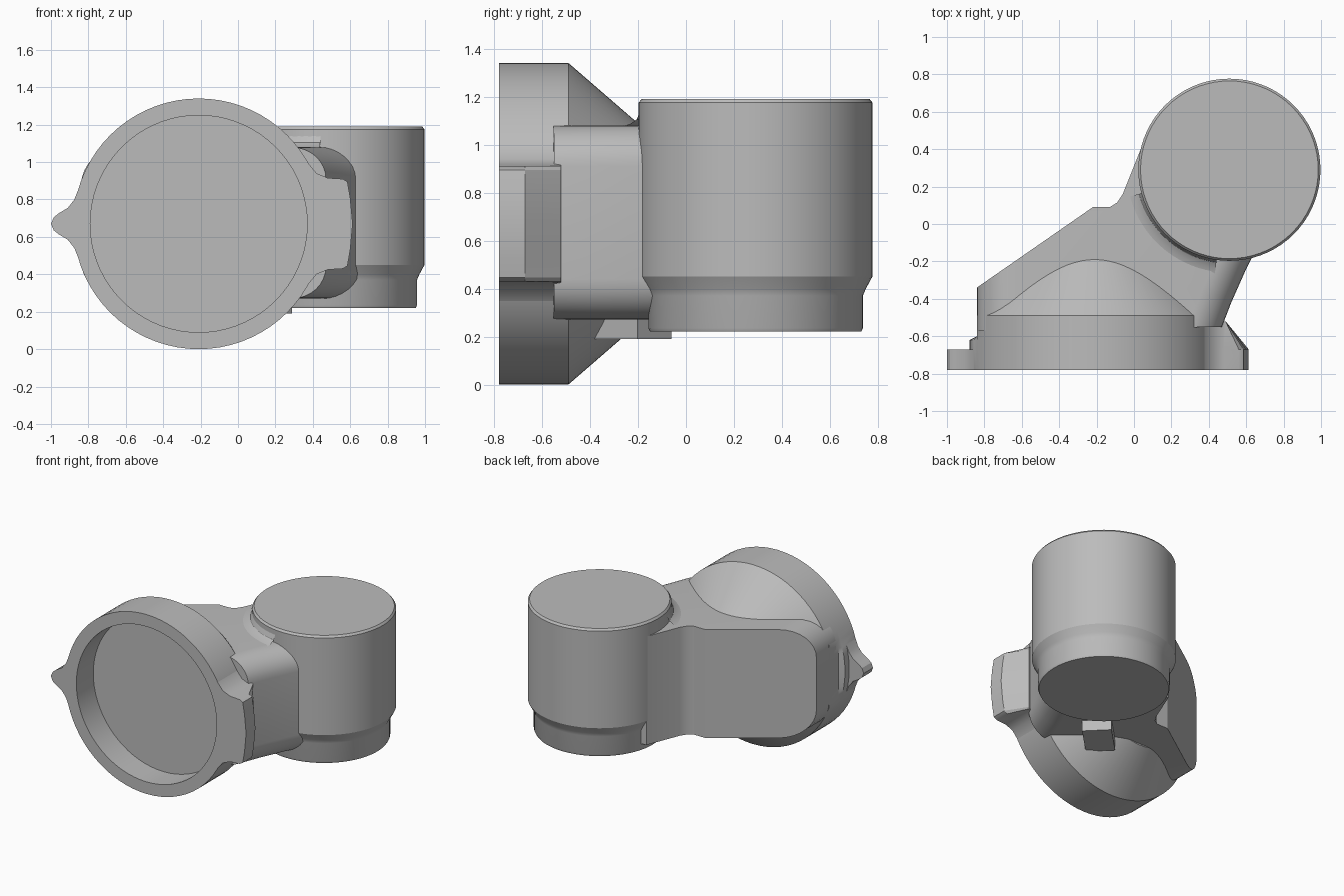
import bpy, bmesh, math
from mathutils import Matrix, Vector

if "Cube" in bpy.data.objects:
    bpy.data.objects.remove(bpy.data.objects["Cube"], do_unlink=True)

grey = bpy.data.materials.new("cast_grey")
grey.use_nodes = True
grey.diffuse_color = (0.5, 0.5, 0.5, 1)
grey.node_tree.nodes["Principled BSDF"].inputs["Base Color"].default_value = (0.5, 0.5, 0.5, 1)


def finish(name, bm):
    """Clean the mesh, make the object, smooth it and colour it."""
    bmesh.ops.remove_doubles(bm, verts=bm.verts, dist=0.0005)
    bmesh.ops.recalc_face_normals(bm, faces=bm.faces)
    mesh = bpy.data.meshes.new(name)
    bm.to_mesh(mesh)
    bm.free()
    ob = bpy.data.objects.new(name, mesh)
    bpy.context.collection.objects.link(ob)
    mesh.materials.append(grey)
    bpy.ops.object.select_all(action='DESELECT')
    ob.select_set(True)
    bpy.context.view_layer.objects.active = ob
    bpy.ops.object.shade_smooth_by_angle(angle=math.radians(28))
    return ob


def skin(name, rows, caps=False, closed=True):
    """Join matching rows of points with quads."""
    bm = bmesh.new()
    vs = [[bm.verts.new(p) for p in row] for row in rows]
    n = len(rows[0])
    for a, b in zip(vs, vs[1:]):
        for i in range(n if closed else n - 1):
            j = (i + 1) % n
            bm.faces.new((a[i], a[j], b[j], b[i]))
    if caps:
        bm.faces.new(vs[0])
        bm.faces.new(vs[-1])
    return finish(name, bm)


def turn(profile, place, start=0, end=360, steps=72):
    """Rows of points for a profile of (radius, height) turned on an axis."""
    count = steps if end - start == 360 else steps + 1
    angles = [math.radians(start + (end - start) * i / steps) for i in range(count)]
    return [[place(r * math.cos(a), r * math.sin(a), h) for a in angles] for r, h in profile]


def upright(u, v, h):
    return Vector((0.51 + u, 0.29 + v, h))


def facing_front(u, v, h):
    x = -0.21 + u
    return Vector((max(x, -0.84) if h > -0.61 else x, h, 0.67 + v))


# Round inlet with a recess in front and a cone behind, flattened on one side
inlet = [(0, -0.58), (0.58, -0.58), (0.58, -0.78), (0.67, -0.78), (0.67, -0.62),
         (0.67, -0.6), (0.67, -0.49), (0.41, -0.19), (0, -0.19)]
skin("round_inlet", turn(inlet, facing_front))

# Upright cylinder with a narrower foot
barrel = [(0, 0.22), (0.44, 0.22), (0.447, 0.235), (0.447, 0.37), (0.46, 0.4),
          (0.487, 0.45), (0.487, 1.175), (0.475, 1.19), (0, 1.19)]
skin("upright_barrel", turn(barrel, upright))

# Fillet where the barrel meets the body
fillet = [(0.57, 1.075), (0.53, 1.085), (0.5, 1.105), (0.486, 1.14)]
skin("barrel_fillet", turn(fillet, upright, 195, 262, 24), closed=False)

# Body with a flat slanted pad and rounded sides
plan = [(-0.84, -0.57), (-0.84, -0.34), (-0.22, 0.09), (-0.13, 0.09), (-0.09, 0.115),
        (-0.06, 0.16), (0.04, 0.41), (0.4, 0.45), (0.66, -0.12), (0.6, -0.24),
        (0.52, -0.42), (0.47, -0.55)]
bm = bmesh.new()
base = bm.faces.new([bm.verts.new((x, y, 0.27)) for x, y in plan])
top = bmesh.ops.extrude_face_region(bm, geom=[base])["geom"]
for v in top:
    if isinstance(v, bmesh.types.BMVert):
        v.co.z = 1.08
bmesh.ops.recalc_face_normals(bm, faces=bm.faces)


def round_edges(test, size):
    edges = [e for e in bm.edges
             if abs(e.verts[0].co.z - e.verts[1].co.z) < 0.01 and all(test(v.co) for v in e.verts)]
    bmesh.ops.bevel(bm, geom=edges, offset=size, segments=8, profile=0.5,
                    affect='EDGES', clamp_overlap=False)


round_edges(lambda c: c.x < -0.83, 0.21)
round_edges(lambda c: c.x > 0.46 and c.y < 0, 0.17)
finish("slanted_body", bm)


def lug(name, half, inner_x, layers):
    """Symmetric lug: half outline from top to tip, through layers (y, x limit)."""
    tip = half[-1:] if half[-1][1] == 0 else []
    arm = [p for p in half if p[1] > 0]
    outline = arm + tip + [(x, -z) for x, z in reversed(arm)] + [(inner_x, 0)]
    rows = [[(min(x, limit), y, 0.67 + z) for x, z in outline] for y, limit in layers]
    return skin(name, rows, caps=True)


# Pointed ear on one side, wide flange on the other
ear = [(-0.83, 0.23), (-0.855, 0.18), (-0.875, 0.13), (-0.91, 0.085), (-0.96, 0.055),
       (-0.985, 0.035), (-1.0, 0)]
lug("pointed_ear", ear, -0.82, [(-0.78, 1), (-0.67, 1)])
flange = [(0.3, 0.39), (0.33, 0.395), (0.37, 0.33), (0.42, 0.27), (0.48, 0.245), (0.56, 0.24),
          (0.585, 0.225), (0.6, 0.14), (0.613, 0)]
lug("wide_flange", flange, 0.41, [(-0.78, 1), (-0.67, 1), (-0.52, 0.49)])

# Small stub under the body
bm = bmesh.new()
bmesh.ops.create_cube(bm, size=1)
bm.transform(Matrix.Translation((0.12, -0.23, 0.25)) @ Matrix.Rotation(math.radians(45), 4, 'Z')
             @ Matrix.Diagonal((0.28, 0.2, 0.12, 1)))
finish("under_stub", bm)
